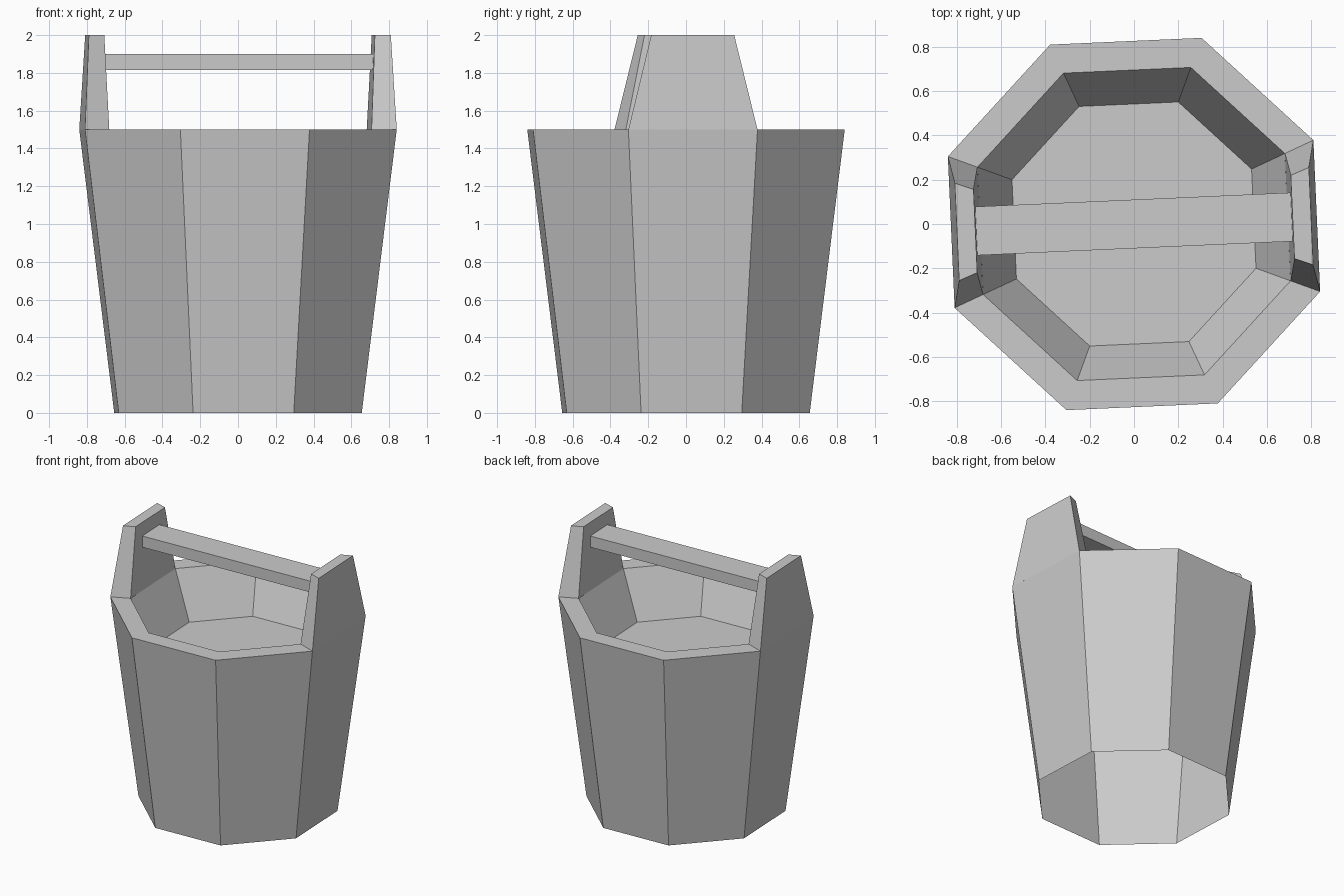
import bpy
import bmesh
from math import cos, sin, pi, radians
from mathutils import Matrix

cube = bpy.data.objects.get("Cube")
if cube:
    bpy.data.objects.remove(cube, do_unlink=True)

TWIST = radians(2.55)   # the whole bucket is turned slightly about z
SIDES = 8
RIM_Z = 1.5

grey = bpy.data.materials.new("plain grey")
grey.use_nodes = True
colour = (0.6, 0.6, 0.6, 1)
grey.diffuse_color = colour
grey.node_tree.nodes["Principled BSDF"].inputs["Base Color"].default_value = colour


def octagon(radius, z):
    angles = [(i - 0.5) * 2 * pi / SIDES for i in range(SIDES)]
    return [(radius * cos(a), radius * sin(a), z) for a in angles]


def plate_ring(inner_x, inner_half, outer_x, outer_half, z):
    return [(inner_x, -inner_half, z), (outer_x, -outer_half, z),
            (outer_x, outer_half, z), (inner_x, inner_half, z)]


def loft(name, rings, turn=0, cap_bottom=False, gaps=()):
    """Join successive rings with quads and cap the last one."""
    bm = bmesh.new()
    loops = [[bm.verts.new(p) for p in ring] for ring in rings]
    n = len(rings[0])
    for level, (a, b) in enumerate(zip(loops, loops[1:])):
        for i in range(n):
            if (level, i) not in gaps:
                j = (i + 1) % n
                bm.faces.new((a[i], a[j], b[j], b[i]))
    bm.faces.new(loops[-1])
    if cap_bottom:
        bm.faces.new(loops[0][::-1])
    bm.transform(Matrix.Rotation(TWIST + turn, 4, "Z"))
    mesh = bpy.data.meshes.new(name)
    bm.to_mesh(mesh)
    bm.free()
    mesh.materials.append(grey)
    obj = bpy.data.objects.new(name, mesh)
    bpy.context.collection.objects.link(obj)
    return obj


# Bucket: open-bottomed outer wall, rim, inner wall and raised floor;
# the rim is left open where the two handle supports rise from it
loft("bucket",
     [octagon(0.697, 0), octagon(0.894, RIM_Z),
      octagon(0.752, RIM_Z), octagon(0.586, 1.155)],
     gaps=((1, 0), (1, SIDES // 2)))

# Tapered supports on both sides
for name, turn in (("left_support", 0), ("right_support", pi)):
    loft(name,
         [plate_ring(0.695, 0.288, 0.826, 0.342, RIM_Z),
          plate_ring(0.717, 0.188, 0.80, 0.22, 2.0)], turn)

# Flat bar handle between the supports
loft("handle",
     [plate_ring(-0.715, 0.11, 0.715, 0.11, z) for z in (1.815, 1.9)],
     cap_bottom=True)
